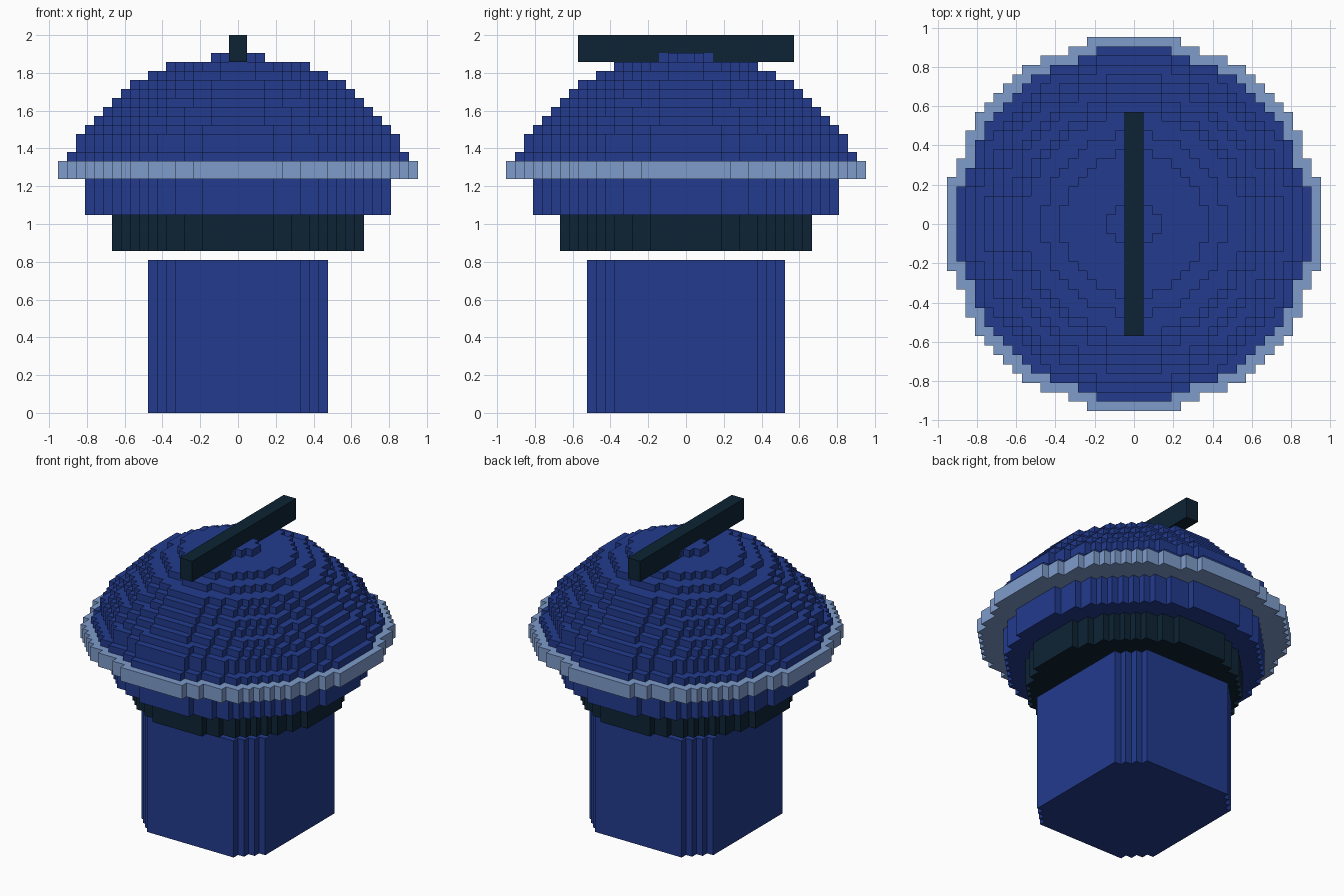
import bpy
import bmesh
import math

if "Cube" in bpy.data.objects:
    bpy.data.objects.remove(bpy.data.objects["Cube"], do_unlink=True)

U = 2 / 42  # size of one block


def material(name, rgb):
    m = bpy.data.materials.new(name)
    m.use_nodes = True
    color = (*rgb, 1)
    m.diffuse_color = color
    m.node_tree.nodes["Principled BSDF"].inputs["Base Color"].default_value = color
    return m


blue = material("deep blue", (0.016, 0.043, 0.27))
pale = material("pale blue", (0.21, 0.33, 0.60))
dark = material("dark navy", (0.004, 0.017, 0.034))


def round_rows(apothem):
    """Half widths, in blocks, of each block row of a sixteen-sided disc."""
    c, s = math.cos(math.pi / 8), math.sin(math.pi / 8)
    rows = []
    y = 0.5
    while y <= apothem:
        reach = min(apothem, (apothem - y * c) / s,
                    apothem * math.sqrt(2) - y, (apothem - y * s) / c)
        rows.append(math.floor(reach + 0.5))
        y += 1
    return [w for w in rows if w > 0]


def outline(rows):
    """Stepped outline, mirrored from one quarter."""
    quarter = []
    for j, w in enumerate(rows):
        following = rows[j + 1] if j + 1 < len(rows) else None
        if following != w:
            quarter.append((w, j + 1))
            if following is not None:
                quarter.append((following, j + 1))
    back = quarter[::-1]
    return (quarter + [(-x, y) for x, y in back]
            + [(-x, -y) for x, y in quarter] + [(x, -y) for x, y in back])


def stepped_part(name, slabs, mat):
    """Stack of (rows, bottom, top) slabs measured in blocks."""
    bm = bmesh.new()
    for rows, z0, z1 in slabs:
        loop = outline(rows)
        low = [bm.verts.new((x * U, y * U, z0 * U)) for x, y in loop]
        high = [bm.verts.new((x * U, y * U, z1 * U)) for x, y in loop]
        bm.faces.new(low[::-1])
        bm.faces.new(high)
        for i in range(len(loop)):
            k = (i + 1) % len(loop)
            bm.faces.new((low[i], low[k], high[k], high[i]))
    mesh = bpy.data.meshes.new(name)
    bm.to_mesh(mesh)
    bm.free()
    mesh.materials.append(mat)
    ob = bpy.data.objects.new(name, mesh)
    bpy.context.collection.objects.link(ob)
    return ob


# Lower block with stepped corners
stepped_part("base_column", [([10] * 8 + [9, 8, 7], 0, 17)], blue)

# Round collars under the dome
stepped_part("lower_collar", [(round_rows(13.95), 18, 22)], dark)
stepped_part("upper_collar", [(round_rows(16.95), 22, 26)], blue)
stepped_part("rim", [(round_rows(19.95), 26, 28)], pale)

# Dome, one slab per block layer
radii = [19, 18, 18, 17, 16, 15, 14, 13, 12, 10, 8, 3]
stepped_part("dome", [(round_rows(r - 0.4), 28 + i, 29 + i)
                      for i, r in enumerate(radii)], blue)

# Bar across the top
stepped_part("top_bar", [([1] * 12, 39, 42)], dark)
